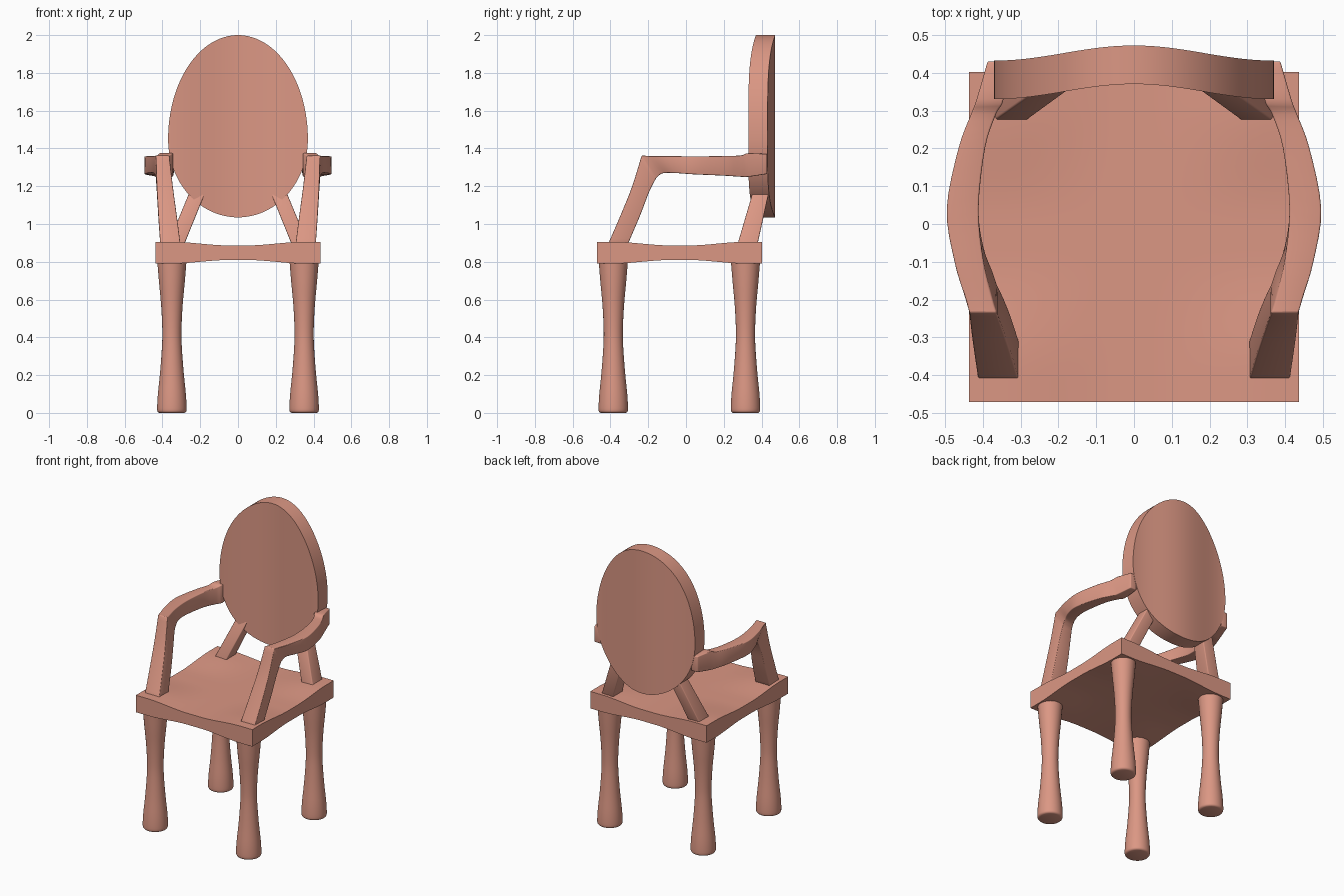
import bpy, bmesh, math

if "Cube" in bpy.data.objects:
    bpy.data.objects.remove(bpy.data.objects["Cube"])


def finish(name, bm, angle=35, bevel=0.0):
    """Clean up a bmesh, optionally round its hard edges, and link it."""
    bmesh.ops.remove_doubles(bm, verts=bm.verts, dist=1e-5)
    bmesh.ops.recalc_face_normals(bm, faces=bm.faces)
    if bevel:
        hard = [e for e in bm.edges if e.is_manifold and e.calc_face_angle() > 0.9]
        bmesh.ops.bevel(bm, geom=hard, offset=bevel, segments=3, profile=0.5,
                        affect='EDGES', clamp_overlap=True)
    mesh = bpy.data.meshes.new(name)
    bm.to_mesh(mesh)
    bm.free()
    mat = bpy.data.materials.get("terracotta") or bpy.data.materials.new("terracotta")
    mat.diffuse_color = (0.71, 0.31, 0.23, 1)
    mat.use_nodes = True
    mat.node_tree.nodes["Principled BSDF"].inputs["Base Color"].default_value = mat.diffuse_color
    mesh.materials.append(mat)
    ob = bpy.data.objects.new(name, mesh)
    bpy.context.collection.objects.link(ob)
    bpy.ops.object.select_all(action='DESELECT')
    ob.select_set(True)
    bpy.context.view_layer.objects.active = ob
    bpy.ops.object.shade_smooth_by_angle(angle=math.radians(angle))
    return ob


def spline(rows, steps):
    """Catmull-Rom interpolation through rows of numbers."""
    pts = [rows[0]] + rows + [rows[-1]]
    out = []
    for i in range(1, len(pts) - 2):
        p = pts[i - 1:i + 3]
        for k in range(steps):
            t = k / steps
            out.append([0.5 * (2 * b + (c - a) * t + (2 * a - 5 * b + 4 * c - d) * t * t
                               + (3 * b - a - 3 * c + d) * t ** 3)
                        for a, b, c, d in zip(*p)])
    return out + [rows[-1]]


def loft(name, sections, side, bevel):
    """Skin rectangles given as (yA, zA, yB, zB, x_inner, x_outer)."""
    bm = bmesh.new()
    rings = [[bm.verts.new((side * x, y, z)) for x, y, z in
              ((xi, ya, za), (xo, ya, za), (xo, yb, zb), (xi, yb, zb))]
             for ya, za, yb, zb, xi, xo in sections]
    for r, s in zip(rings, rings[1:]):
        for i in range(4):
            j = (i + 1) % 4
            bm.faces.new((r[i], r[j], s[j], s[i]))
    bm.faces.new(rings[0])
    bm.faces.new(rings[-1])
    return finish(name, bm, bevel=bevel)


# Seat: square slab, thinner away from its four corners
def ramp(v):
    t = min(max((abs(v) - 0.05) / 0.30, 0), 1)
    return t * t * (3 - 2 * t)


bm = bmesh.new()
bmesh.ops.create_grid(bm, x_segments=28, y_segments=28, size=0.436)
ext = bmesh.ops.extrude_face_region(bm, geom=bm.faces[:])
upper = {v for v in ext["geom"] if isinstance(v, bmesh.types.BMVert)}
for v in bm.verts:
    half = 0.0385 + 0.019 * ramp(v.co.x) * ramp(v.co.y)
    v.co.z = 0.848 + (half if v in upper else -half)
    v.co.y -= 0.034
finish("seat", bm)

# Legs: turned posts with a narrow waist
PROFILE = [(0.066, 0.0), (0.075, 0.006), (0.078, 0.025), (0.074, 0.10), (0.062, 0.22),
           (0.052, 0.36), (0.051, 0.45), (0.057, 0.57), (0.068, 0.69), (0.077, 0.80)]
for sx, sname in ((-1, "left"), (1, "right")):
    for y, yname in ((-0.385, "front"), (0.315, "rear")):
        bm = bmesh.new()
        n = 40
        rings = [[bm.verts.new((0.35 * sx + r * math.cos(2 * math.pi * i / n),
                                y + r * math.sin(2 * math.pi * i / n), z))
                  for i in range(n)] for r, z in spline(PROFILE, 3)]
        for a, b in zip(rings, rings[1:]):
            for i in range(n):
                bm.faces.new((a[i], a[i - 1], b[i - 1], b[i]))
        bm.faces.new(rings[0])
        bm.faces.new(rings[-1])
        finish(f"{yname}_{sname}_leg", bm, angle=50)

# Backrest: egg-shaped panel bowed backwards, built in vertical strips
W, MID, UP, DOWN, THICK = 0.37, 1.45, 0.55, 0.415, 0.102
N = 64
bm = bmesh.new()
cols = []
for i in range(N + 1):
    a = math.pi * i / N
    x = W * math.cos(a)
    y = 0.33 + 0.02 * (1 + math.cos(math.pi * x / W))
    top, low = MID + UP * math.sin(a), MID - DOWN * math.sin(a)
    cols.append([bm.verts.new(c) for c in ((x, y, low), (x, y, top),
                                           (x, y + THICK, top), (x, y + THICK, low))])
for k, (a, b) in enumerate(zip(cols, cols[1:])):
    for i in range(4):
        j = (i + 1) % 4
        pair = (a[i], a[j], b[j], b[i])
        # The outermost strips taper to a vertical edge
        if i in (0, 2) and k == 0:
            pair = (a[i], b[j], b[i])
        elif i in (0, 2) and k == N - 1:
            pair = (a[i], a[j], b[i])
        bm.faces.new(pair)
finish("backrest", bm)

# Arms: bowed armrest that turns down into a slanted front support
ARM = [(0.43, 1.37, 0.43, 1.265, 0.34, 0.387),
       (0.33, 1.375, 0.33, 1.25, 0.345, 0.416),
       (0.29, 1.363, 0.29, 1.25, 0.365, 0.431),
       (0.20, 1.36, 0.20, 1.256, 0.394, 0.464),
       (0.04, 1.358, 0.04, 1.263, 0.411, 0.495),
       (-0.10, 1.36, -0.06, 1.27, 0.398, 0.475),
       (-0.20, 1.361, -0.125, 1.268, 0.374, 0.446),
       (-0.235, 1.362, -0.158, 1.243, 0.363, 0.435)]
SUPPORT = [ARM[-1],
           (-0.285, 1.20, -0.195, 1.17, 0.345, 0.43),
           (-0.345, 1.05, -0.245, 1.04, 0.325, 0.422),
           (-0.412, 0.895, -0.307, 0.895, 0.305, 0.412)]
# Rear struts: straight posts from the seat into the backrest
STRUT = [(0.272, 0.89, 0.378, 0.89, 0.285, 0.372),
         (0.357, 1.18, 0.442, 1.18, 0.168, 0.252)]
for side, sname in ((-1, "left"), (1, "right")):
    loft(f"{sname}_arm", spline(ARM, 4)[:-1] + spline(SUPPORT, 4), side, 0.010)
    loft(f"{sname}_rear_strut", STRUT, side, 0.006)
